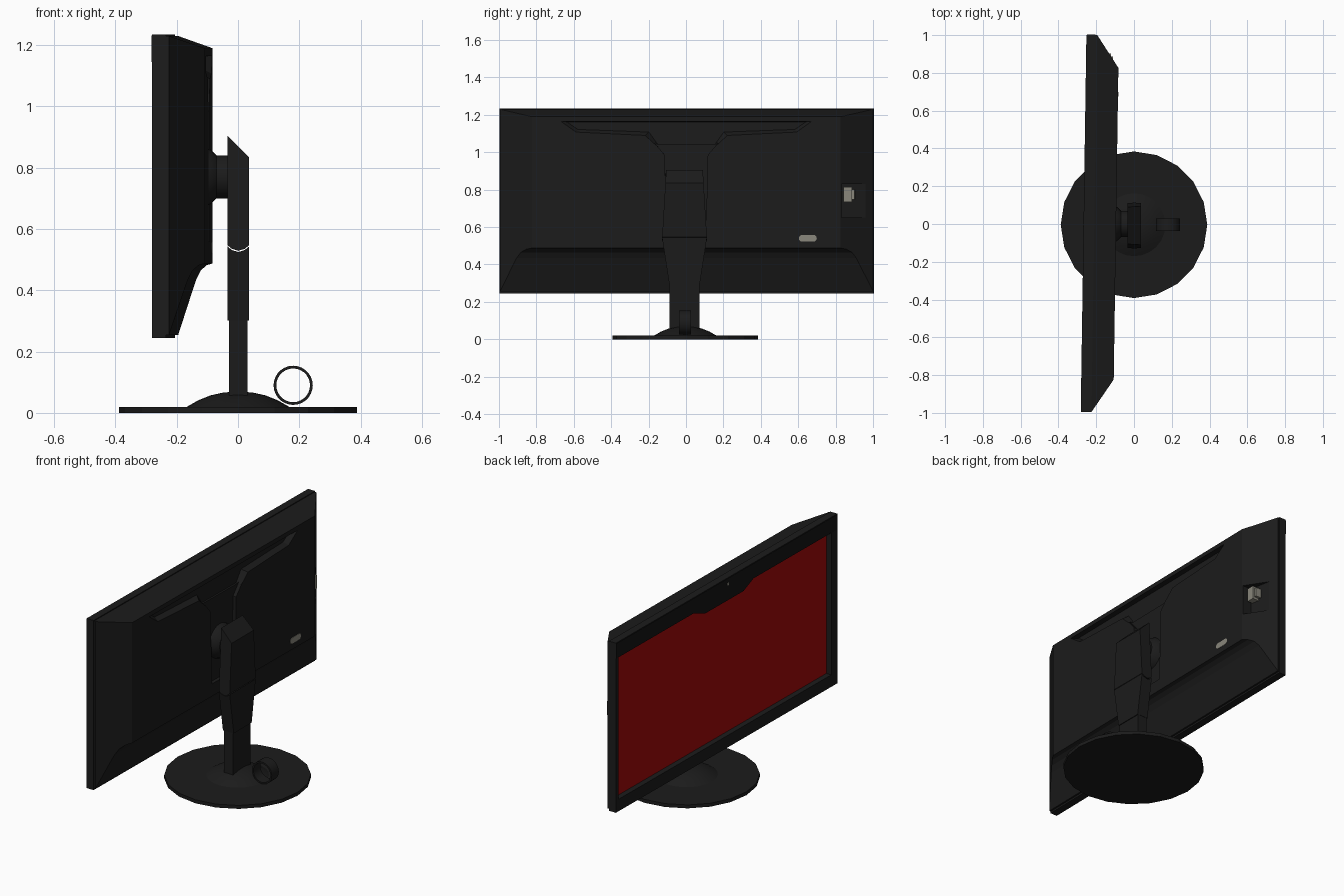
import bpy, bmesh, math
from math import sin, cos, pi

if "Cube" in bpy.data.objects:
    bpy.data.objects.remove(bpy.data.objects["Cube"])


def material(name, r, g, b):
    m = bpy.data.materials.new(name)
    m.diffuse_color = (r, g, b, 1)
    m.use_nodes = True
    m.node_tree.nodes["Principled BSDF"].inputs["Base Color"].default_value = m.diffuse_color
    return m


GREY = material("charcoal_plastic", 0.0112, 0.0112, 0.0112)
BLACK = material("black_trim", 0.0065, 0.0065, 0.0065)
RED = material("screen_red", 0.36, 0.003, 0.003)
METAL = material("light_metal", 0.25, 0.24, 0.20)
YAW = -0.015  # the panel is turned very slightly on its stand


def loft(name, rings, mat, caps=None, closed=False, smooth=False, yaw=0):
    """Skin a list of equal-length 3D rings; caps lists index groups for the end faces."""
    bm = bmesh.new()
    vs = [[bm.verts.new(p) for p in r] for r in rings]
    n = len(rings[0])
    pairs = list(zip(vs, vs[1:])) + ([(vs[-1], vs[0])] if closed else [])
    for a, b in pairs:
        for i in range(n):
            j = (i + 1) % n
            bm.faces.new((a[i], a[j], b[j], b[i]))
    if not closed:
        for end in (vs[0], vs[-1]):
            for c in caps or [range(n)]:
                bm.faces.new([end[i] for i in c])
    bmesh.ops.recalc_face_normals(bm, faces=bm.faces)
    me = bpy.data.meshes.new(name)
    bm.to_mesh(me)
    bm.free()
    me.materials.append(mat)
    ob = bpy.data.objects.new(name, me)
    bpy.context.collection.objects.link(ob)
    ob.rotation_euler.z = yaw
    if smooth:
        bpy.ops.object.select_all(action='DESELECT')
        ob.select_set(True)
        bpy.context.view_layer.objects.active = ob
        bpy.ops.object.shade_smooth_by_angle(angle=math.radians(35))
    return ob


def prism_y(name, pts, width, mat, y0=0, **kw):
    """Side profile (x, z) widened along y by a width rule."""
    return loft(name, [[(x, y0 + s * width(x, z), z) for x, z in pts] for s in (-1, 1)], mat, **kw)


def plate_x(name, pts, x0, x1, mat, **kw):
    """Outline (y, z) given thickness along x."""
    return loft(name, [[(x, y, z) for y, z in pts] for x in (x0, x1)], mat, **kw)


def rect(a0, a1, b0, b1):
    return [(a0, b0), (a1, b0), (a1, b1), (a0, b1)]


def mirrored(half):
    return half + [(-y, z) for y, z in reversed(half)]


def circle(r, n):
    return [(r * cos(2 * pi * i / n), r * sin(2 * pi * i / n)) for i in range(n)]


def cut(ob, cutter):
    mod = ob.modifiers.new("cut", 'BOOLEAN')
    mod.operation, mod.solver, mod.object = 'DIFFERENCE', 'EXACT', cutter
    bpy.context.view_layer.objects.active = ob
    bpy.ops.object.modifier_apply(modifier="cut")
    bpy.data.objects.remove(cutter)


# Panel housing: chamfered sides and top, scooped lower edge
profile = [(-0.225, 1.23), (-0.21, 1.23), (-0.095, 1.19), (-0.095, 0.488), (-0.115, 0.482),
           (-0.135, 0.465), (-0.15, 0.435), (-0.162, 0.40), (-0.21, 0.255), (-0.225, 0.255)]
housing = prism_y("panel_housing", profile,
                  lambda x, z: 0.998 - max(0, x + 0.21) / 0.115 * 0.173, GREY,
                  caps=[(0, 1, 8, 9), range(1, 9)], yaw=YAW)

# Stem recess behind the mount, then a deeper winged recess with sloping lower ledges
stem = mirrored([(0.17, 1.05), (0.115, 0.985), (0.105, 0.56)])
cut(housing, plate_x("stem_cutter", stem, -0.116, -0.05, GREY, yaw=YAW))
outer = mirrored([(0.67, 1.165), (0.59, 1.108), (0.22, 1.09), (0.165, 1.04)])
inner = mirrored([(0.64, 1.163), (0.58, 1.122), (0.20, 1.108), (0.155, 1.045)])
cut(housing, loft("wing_cutter", [[(x, y, z) for y, z in ring]
                                  for x, ring in ((-0.125, inner), (-0.095, outer), (-0.05, outer))],
                  GREY, yaw=YAW))

# Wedge-shaped connector pocket in the right-hand chamfer
pocket = [(-0.05, 0.83), (-0.155, 0.83), (-0.183, 0.96), (-0.05, 0.96)]
cut(housing, loft("pocket_cutter", [[(x, y, z) for x, y in pocket] for z in (0.65, 0.83)],
                  GREY, yaw=YAW))

# Front bezel with its opening
bezel = plate_x("bezel", rect(-1, 1, 0.245, 1.235), -0.265, -0.22, GREY, yaw=YAW)
cut(bezel, plate_x("bezel_cutter", rect(-0.945, 0.975, 0.315, 1.2), -0.3, -0.2, GREY, yaw=YAW))

# Screen, dark band above it with the camera bump, and lens
plate_x("screen", rect(-0.946, 0.976, 0.314, 1.201), -0.233, -0.224, RED, yaw=YAW)
band = [(0.998, 1.232), (0.998, 1.145), (0.3, 1.145), (0.2, 1.105),
        (-0.15, 1.105), (-0.24, 1.145), (-0.998, 1.145), (-0.998, 1.232)]
plate_x("camera_band", band, -0.267, -0.258, BLACK, yaw=YAW)
plate_x("camera_lens", [(y - 0.01, z + 1.2) for y, z in circle(0.008, 12)],
        -0.269, -0.262, METAL, yaw=YAW)

# Rear label plate with rounded ends, and cable connector
label = [(y + (0.68 if y > 0 else 0.62), z + 0.54) for y, z in circle(0.018, 16)]
plate_x("label_plate", label, -0.098, -0.0935, METAL, yaw=YAW)
plate_x("connector_body", rect(0.84, 0.885, 0.735, 0.815), -0.17, -0.125, METAL, yaw=YAW)
plate_x("connector_plug", rect(0.88, 0.9, 0.748, 0.802), -0.18, -0.135, METAL, yaw=YAW)

# Mount between panel and stand: flared collar and round hub
loft("mount_hub", [[(x, y, z + 0.77) for y, z in circle(r, 24)]
                   for x, r in ((-0.118, 0.10), (-0.09, 0.09), (-0.07, 0.07), (-0.03, 0.07))],
     GREY, smooth=True)

# Stand column: slanted upper shell and tapering lower shell with a curved seam between
XS = [-0.034, -0.02, 0.001, 0.022, 0.036]
seam = [(x, 0.527 + 0.018 * ((x - 0.001) / 0.035) ** 2) for x in XS]
prism_y("stand_upper_shell", [(-0.034, 0.905)] + [(x, z + 0.002) for x, z in seam] + [(0.036, 0.835)],
        lambda x, z: 0.12 - (z - 0.54) * 0.06, GREY, y0=-0.008)
prism_y("stand_lower_shell", [(-0.034, 0.302)] + [(x, z - 0.002) for x, z in seam] + [(0.036, 0.302)],
        lambda x, z: 0.083 + (z - 0.305) * 0.155, GREY, y0=-0.008)
prism_y("stand_neck", rect(-0.029, 0.031, 0.04, 0.32), lambda x, z: 0.081, GREY, y0=-0.008)

# Round base with a shallow dome
loft("base_disc", [[(x, y - 0.004, z) for x, y in circle(0.388, 20)] for z in (0, 0.02)], GREY)
loft("base_dome", [[(x, y - 0.004, z) for x, y in circle(r, 24)]
                   for r, z in ((0.17, 0.018), (0.13, 0.041), (0.09, 0.057), (0.05, 0.066), (0.015, 0.069))],
     GREY, smooth=True)

# Cable ring behind the column
loft("cable_ring", [[(x + 0.18, y, z + 0.09) for x, z in circle(r, 28)]
                    for r, y in ((0.064, -0.037), (0.064, 0.028), (0.055, 0.028), (0.055, -0.037))],
     GREY, closed=True, smooth=True)
